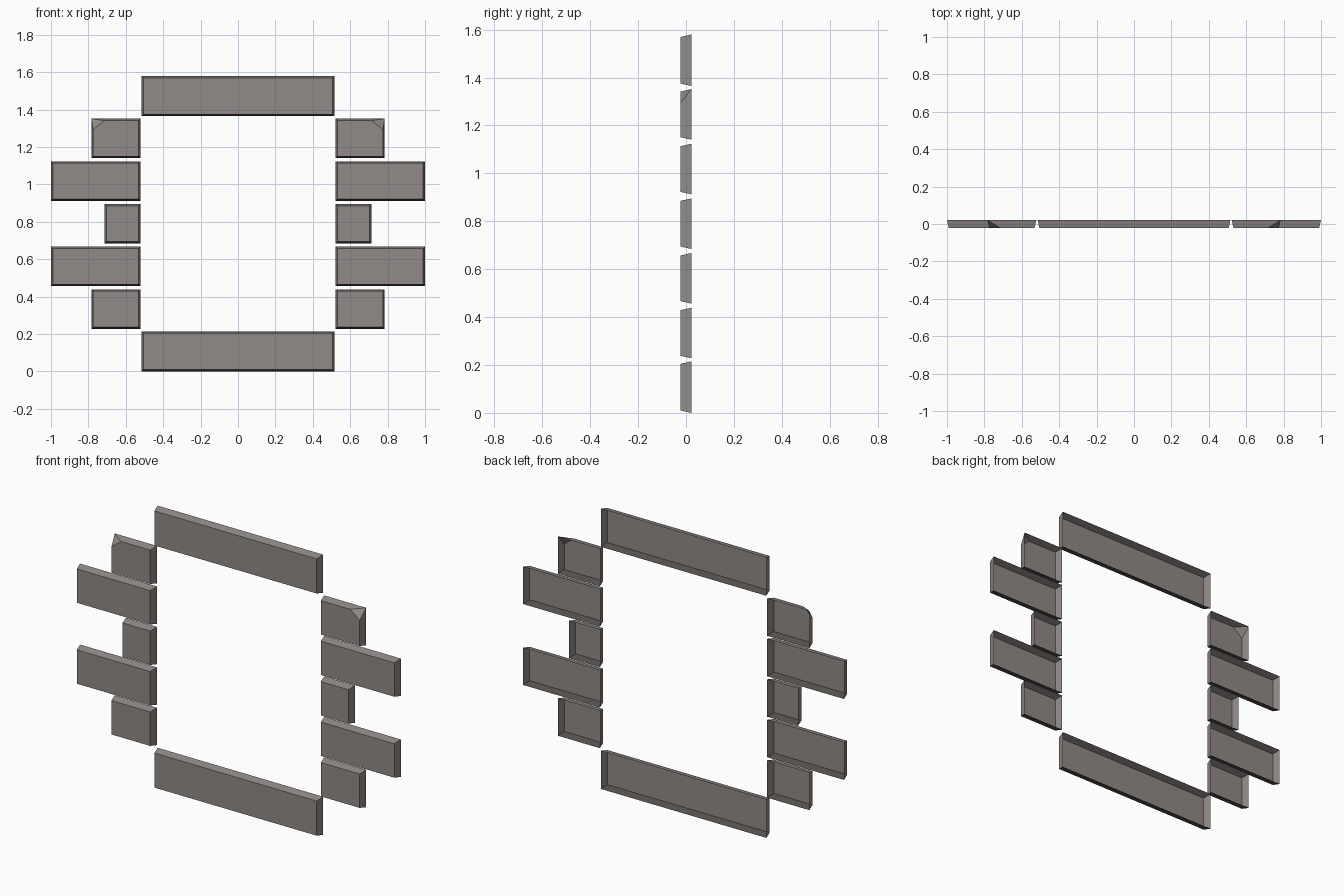
import bpy
import bmesh

cube = bpy.data.objects.get("Cube")
if cube:
    bpy.data.objects.remove(cube, do_unlink=True)


def flat_material(name, color):
    mat = bpy.data.materials.new(name)
    mat.use_nodes = True
    mat.diffuse_color = color
    bsdf = mat.node_tree.nodes["Principled BSDF"]
    bsdf.inputs["Base Color"].default_value = color
    bsdf.inputs["Roughness"].default_value = 0.9
    return mat


stone = flat_material("warm grey stone", (0.284, 0.254, 0.246, 1.0))
underside = flat_material("dark stone underside", (0.1, 0.088, 0.082, 1.0))

DEPTH = 0.022    # half thickness
DRAFT = 0.01     # how far the front face shrinks on every side
HEIGHT = 0.211   # side stone height
BAR = 0.215      # sill and lintel height
PITCH = 0.2281


def block(name, x0, x1, z0, height, side=1, chamfer=None):
    """Open-backed block with drafted walls; chamfer clips the outer top corner of the front."""
    z1 = z0 + height
    rim = [(x0, z0), (x1, z0), (x1, z1), (x0, z1)]
    a, b, c, d = x0 + DRAFT, x1 - DRAFT, z0 + DRAFT, z1 - DRAFT
    # Each rim corner owns one front point, or two where it is clipped
    front = [[(a, c)], [(b, c)], [(b, d)], [(a, d)]]
    if chamfer:
        front[2] = [(b, d - chamfer[1]), (b - chamfer[0], d)]

    bm = bmesh.new()
    back_v = [bm.verts.new((side * x, DEPTH, z)) for x, z in rim]
    front_v = [[bm.verts.new((side * x, -DEPTH, z)) for x, z in pts] for pts in front]
    bm.faces.new([v for pts in front_v for v in pts])
    for i in range(4):
        j = (i + 1) % 4
        wall = bm.faces.new((back_v[i], back_v[j], front_v[j][0], front_v[i][-1]))
        wall.material_index = 1 if i == 0 else 0    # the first wall is the underside
        if len(front_v[i]) > 1:
            bm.faces.new((back_v[i], front_v[i][1], front_v[i][0]))
    if side < 0:
        bmesh.ops.reverse_faces(bm, faces=bm.faces[:])

    mesh = bpy.data.meshes.new(name)
    bm.to_mesh(mesh)
    bm.free()
    mesh.materials.append(stone)
    mesh.materials.append(underside)
    obj = bpy.data.objects.new(name, mesh)
    bpy.context.collection.objects.link(obj)


# Sill and lintel
block("bottom_sill", -0.516, 0.516, 0, BAR)
block("top_lintel", -0.516, 0.516, 6 * PITCH + HEIGHT - BAR, BAR)

# Side stones of alternating length, mirrored left and right
outer_ends = [0.784, 1.0, 0.714, 1.0, 0.784]
for side, label in ((1, "left"), (-1, "right")):
    for row, end in enumerate(outer_ends, start=1):
        clip = (0.06, 0.047) if row == 5 else None
        block(f"{label}_side_stone_{row}", 0.522, end, row * PITCH, HEIGHT, side, clip)
